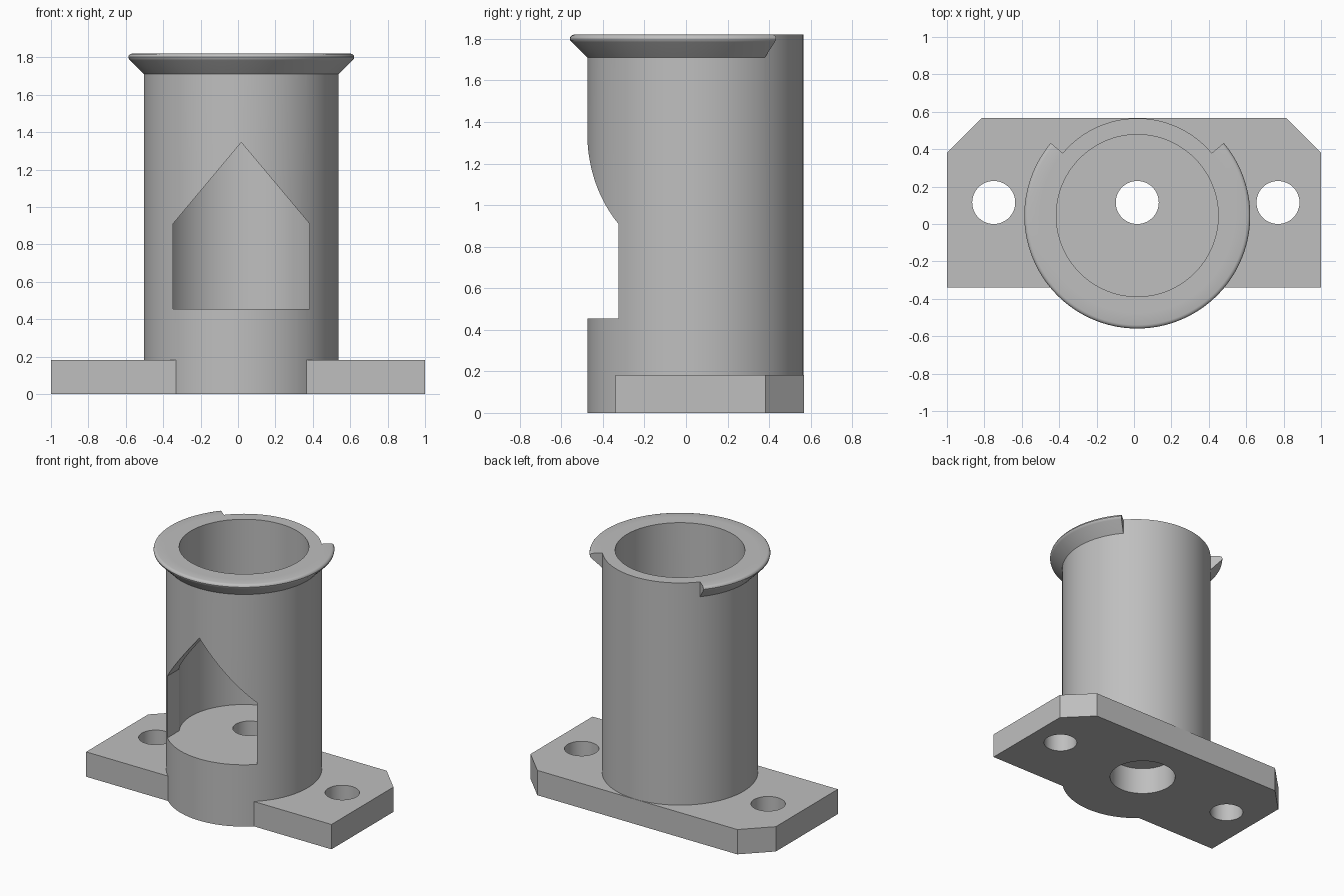
import bpy, bmesh, math
from mathutils import Vector

if "Cube" in bpy.data.objects:
    bpy.data.objects.remove(bpy.data.objects["Cube"])

CX, CY = 0.0175, 0.045      # tube axis
HOLE_Y = 0.115              # screw hole line
TOP = 1.82
SEGS = 144

grey = bpy.data.materials.new("light grey")
grey.use_nodes = True
colour = (0.52, 0.52, 0.52, 1)
grey.diffuse_color = colour
grey.node_tree.nodes["Principled BSDF"].inputs["Base Color"].default_value = colour


def finish(name, bm):
    bmesh.ops.recalc_face_normals(bm, faces=bm.faces)
    mesh = bpy.data.meshes.new(name)
    bm.to_mesh(mesh)
    bm.free()
    mesh.materials.append(grey)
    obj = bpy.data.objects.new(name, mesh)
    bpy.context.collection.objects.link(obj)
    return obj


def prism(name, outline, direction):
    """Extrude a flat outline along a direction."""
    bm = bmesh.new()
    face = bm.faces.new([bm.verts.new(p) for p in outline])
    new = bmesh.ops.extrude_face_region(bm, geom=[face])["geom"]
    verts = [g for g in new if isinstance(g, bmesh.types.BMVert)]
    bmesh.ops.translate(bm, verts=verts, vec=Vector(direction))
    return finish(name, bm)


def cylinder(name, x, y, radius, z0, z1, segs=SEGS):
    turn = [2 * math.pi * i / segs for i in range(segs)]
    ring = [(x + radius * math.cos(a), y + radius * math.sin(a), z0) for a in turn]
    return prism(name, ring, (0, 0, z1 - z0))


def partial_lathe(name, profile, start, end, steps):
    """Sweep a closed (radius, z) profile about the tube axis, with end caps."""
    bm = bmesh.new()
    rings = []
    for i in range(steps + 1):
        a = math.radians(start + (end - start) * i / steps)
        rings.append([bm.verts.new((CX + r * math.cos(a), CY + r * math.sin(a), z))
                      for r, z in profile])
    n = len(profile)
    for a, b in zip(rings, rings[1:]):
        for j in range(n):
            k = (j + 1) % n
            bm.faces.new((a[j], a[k], b[k], b[j]))
    bm.faces.new(rings[0])
    bm.faces.new(rings[-1])
    return finish(name, bm)


def boolean(target, other, operation):
    mod = target.modifiers.new(other.name, "BOOLEAN")
    mod.object, mod.operation, mod.solver = other, operation, "EXACT"
    bpy.context.view_layer.objects.active = target
    bpy.ops.object.modifier_apply(modifier=mod.name)
    bpy.data.objects.remove(other)


# Mounting plate with two chamfered rear corners
front, back, cham = -0.34, 0.567, 0.185
plate = [(-1, front, 0), (1, front, 0), (1, back - cham, 0), (1 - cham, back, 0),
         (cham - 1, back, 0), (-1, back - cham, 0)]
holder = prism("tube_holder", plate, (0, 0, 0.183))

# Tube and its interrupted flared lip
boolean(holder, cylinder("tube", CX, CY, 0.52, 0, TOP), "UNION")
lip = [(0.47, 1.71), (0.52, 1.71), (0.594, 1.784), (0.602, 1.793), (0.604, 1.802),
       (0.601, 1.811), (0.595, 1.817), (0.585, TOP), (0.47, TOP)]
boolean(holder, partial_lathe("lip", lip, 140, 400, 104), "UNION")

# Bore, counterbored centre hole and screw holes
boolean(holder, cylinder("bore", CX, CY, 0.433, 0.455, 2), "DIFFERENCE")
boolean(holder, cylinder("counterbore", CX, HOLE_Y, 0.228, -0.1, 0.2, 72), "DIFFERENCE")
for x in (-0.75, CX, 0.77):
    boolean(holder, cylinder("screw_hole", x, HOLE_Y, 0.115, -0.1, 0.6, 64), "DIFFERENCE")

# Pointed window through the front wall, flush with the bore floor
half = 0.365
window = [(CX - half, -1, 0.455), (CX + half, -1, 0.455), (CX + half, -1, 0.91),
          (CX, -1, 1.345), (CX - half, -1, 0.91)]
boolean(holder, prism("window", window, (0, 1, 0)), "DIFFERENCE")

# Smooth curved walls, keep edges crisp
bpy.ops.object.select_all(action="DESELECT")
holder.select_set(True)
bpy.context.view_layer.objects.active = holder
bpy.ops.object.shade_smooth_by_angle(angle=math.radians(30))
